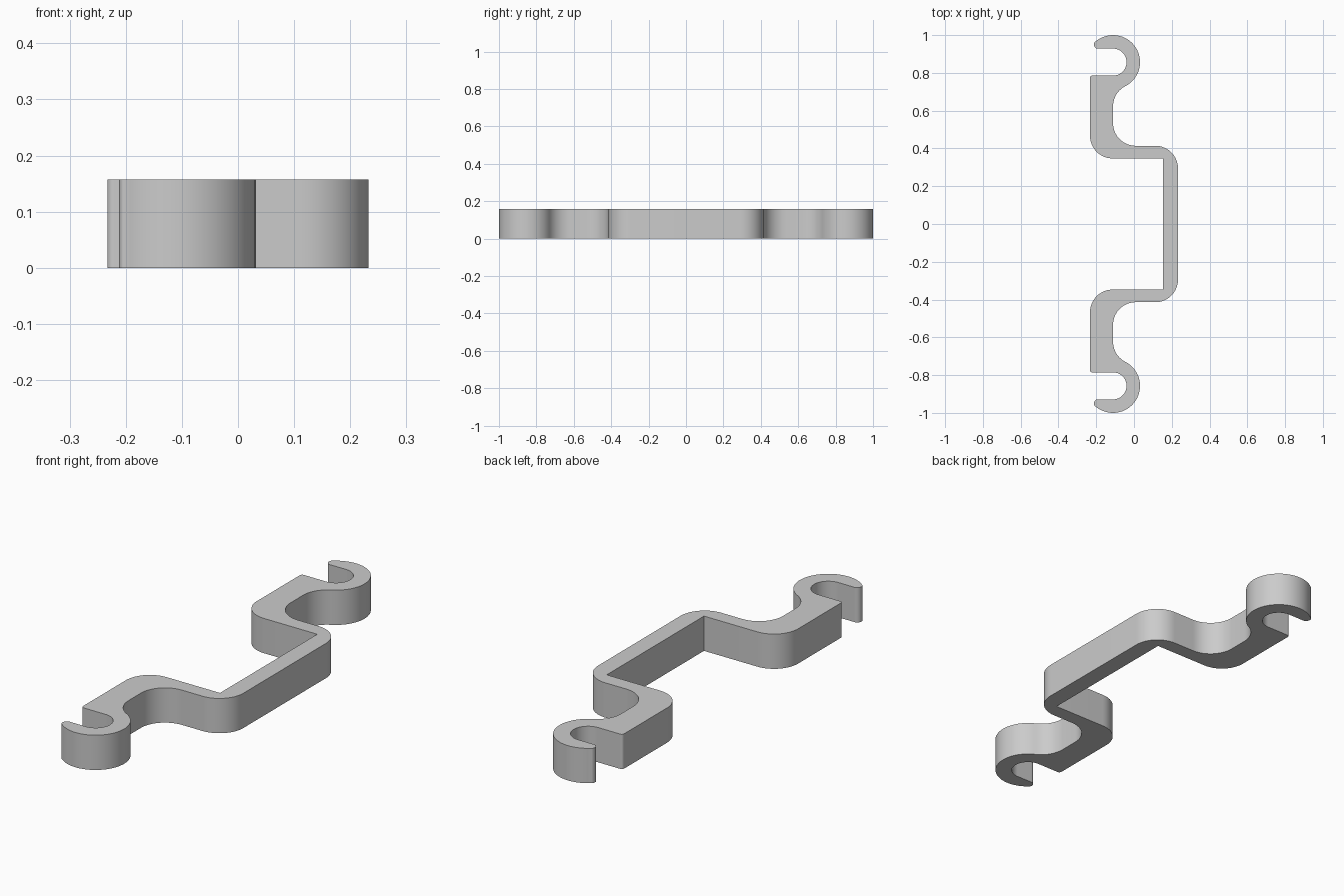
import bpy, bmesh
from math import radians, sin, cos

cube = bpy.data.objects.get("Cube")
if cube:
    bpy.data.objects.remove(cube)

HEIGHT = 0.157
BEND = 0.12


def arc(cx, cy, r, start, end):
    """Points along an arc, angles in degrees."""
    n = max(4, round(abs(end - start) / 6))
    angles = [radians(start + (end - start) * i / n) for i in range(n + 1)]
    return [(cx + r * cos(a), cy + r * sin(a)) for a in angles]


# Half of the outline, from the outer face of the bar round the hook to the inner corner
half = (
    arc(0.113, 0.294, BEND, 0, 90)               # outer bend of the bar
    + arc(0.009, 0.534, BEND, 270, 180)          # recess, lower bend
    + arc(0.009, 0.623, BEND, 180, 117.2)        # recess, neck of the hook
    + arc(-0.111, 0.857, 0.143, -62.8, 130.6)[1:]  # outside of the hook
    + arc(-0.19, 0.95, 0.022, 130.6, 270)[1:]    # rounded hook tip
    + arc(-0.111, 0.857, 0.0715, 90, -90)        # inside of the hook
    + arc(-0.221, 0.7735, 0.012, 90, 180)        # small rounded shoulder
    + arc(-0.113, 0.467, BEND, 180, 270)         # rear bend
    + [(0.153, 0.347)]                           # sharp inner corner
)
outline = half + [(x, -y) for x, y in reversed(half)]

# Extrude the outline into the bracket
bm = bmesh.new()
base = bm.faces.new([bm.verts.new((x, y, 0)) for x, y in outline])
extruded = bmesh.ops.extrude_face_region(bm, geom=[base], use_keep_orig=True)
top = [v for v in extruded["geom"] if isinstance(v, bmesh.types.BMVert)]
bmesh.ops.translate(bm, verts=top, vec=(0, 0, HEIGHT))
bmesh.ops.recalc_face_normals(bm, faces=bm.faces)
mesh = bpy.data.meshes.new("hooked_bracket")
bm.to_mesh(mesh)
bm.free()

bracket = bpy.data.objects.new("hooked_bracket", mesh)
bpy.context.collection.objects.link(bracket)

# Plain grey
grey = bpy.data.materials.new("light_grey")
grey.use_nodes = True
colour = (0.6, 0.6, 0.6, 1)
grey.diffuse_color = colour
grey.node_tree.nodes["Principled BSDF"].inputs["Base Color"].default_value = colour
mesh.materials.append(grey)

# Smooth bends with crisp rims
bpy.ops.object.select_all(action="DESELECT")
bracket.select_set(True)
bpy.context.view_layer.objects.active = bracket
bpy.ops.object.shade_smooth_by_angle(angle=radians(40))
